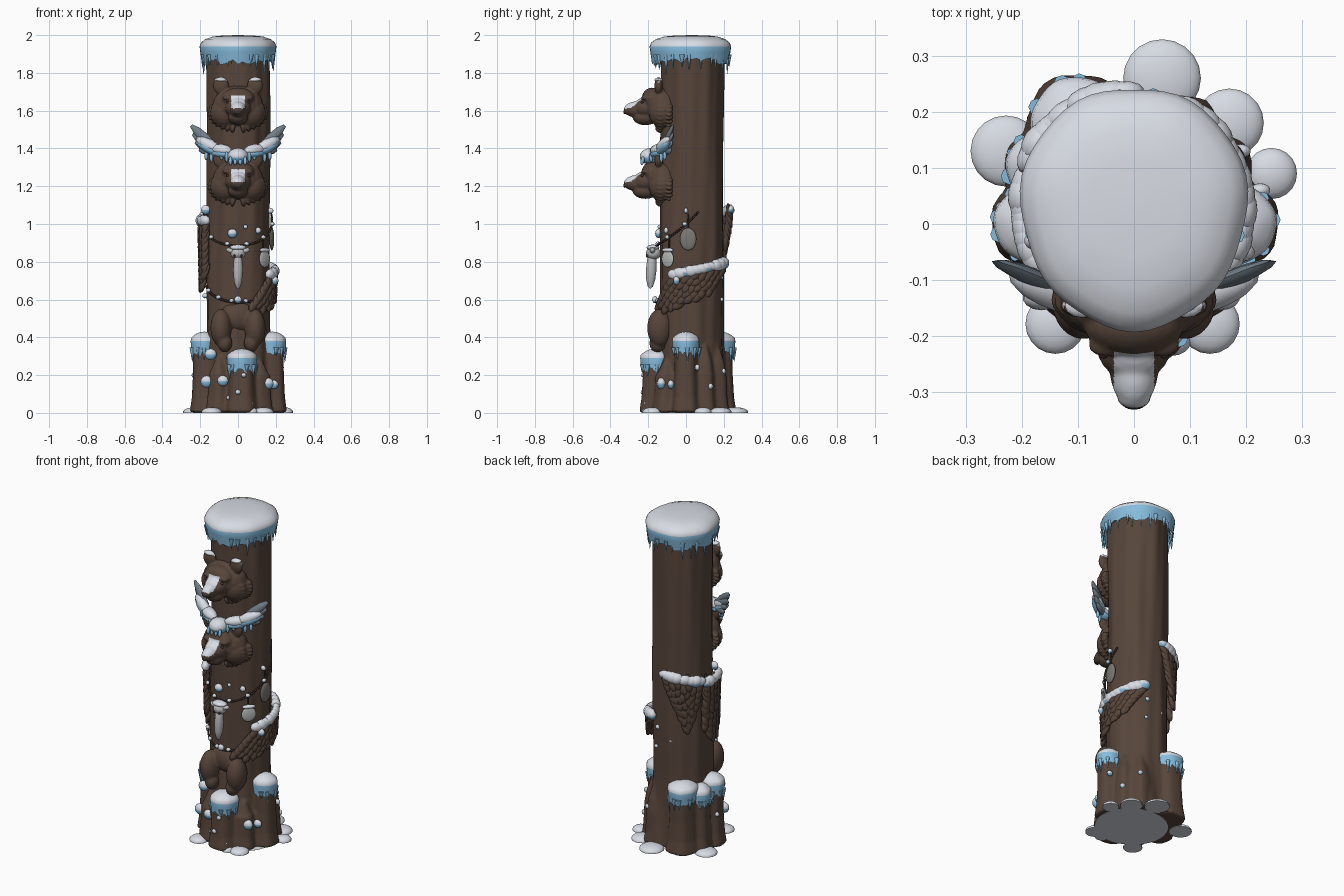
import bpy, bmesh, math, random
from mathutils import Vector, Matrix

if "Cube" in bpy.data.objects:
    bpy.data.objects.remove(bpy.data.objects["Cube"])

random.seed(4)
CY = 0.03  # trunk axis offset in y


def mat(name, c):
    m = bpy.data.materials.new(name)
    m.diffuse_color = (*c, 1)
    m.use_nodes = True
    m.node_tree.nodes["Principled BSDF"].inputs["Base Color"].default_value = m.diffuse_color
    return m


MATS = [mat("bark brown", (0.095, 0.060, 0.043)), mat("snow white", (0.68, 0.71, 0.77)),
        mat("ice blue", (0.24, 0.50, 0.72)), mat("bone grey", (0.48, 0.49, 0.49)),
        mat("stone grey", (0.20, 0.19, 0.17)), mat("slate feather", (0.17, 0.21, 0.25)),
        mat("dark rope", (0.055, 0.036, 0.027))]
BARK, SNOW, ICE, BONE, STONE, SLATE, ROPE = range(7)


def finish(name, bm, voxel=0, rule=None, smooth=3):
    bmesh.ops.recalc_face_normals(bm, faces=bm.faces)
    me = bpy.data.meshes.new(name)
    for m in MATS:
        me.materials.append(m)
    bm.to_mesh(me)
    bm.free()
    ob = bpy.data.objects.new(name, me)
    bpy.context.collection.objects.link(ob)
    if voxel:  # fuse the overlapping lumps into one carved surface
        md = ob.modifiers.new("fuse", 'REMESH')
        md.mode, md.voxel_size = 'VOXEL', voxel
        sm = ob.modifiers.new("soften", 'SMOOTH')
        sm.factor, sm.iterations = 0.5, smooth
        dg = bpy.context.evaluated_depsgraph_get()
        me = bpy.data.meshes.new_from_object(ob.evaluated_get(dg))
        ob.modifiers.clear()
        ob.data = me
        me.name = name
        if len(me.materials) == 0:
            for m in MATS:
                me.materials.append(m)
    for p in me.polygons:
        p.use_smooth = True
        if voxel:
            p.material_index = rule(p.center, p.normal) if rule else BARK
    me.set_sharp_from_angle(angle=math.radians(50))
    return ob


def ell(bm, c, r, axes=None, mi=BARK, seg=12, split=False):
    c = Vector(c)
    rot = Matrix(axes).transposed().to_4x4() if axes else Matrix()
    m = Matrix.Translation(c) @ rot @ Matrix.Diagonal((*r, 1))
    vs = bmesh.ops.create_uvsphere(bm, u_segments=seg, v_segments=max(6, seg // 2 + 1), radius=1, matrix=m)['verts']
    for f in {f for v in vs for f in v.link_faces}:
        f.material_index = (SNOW if f.calc_center_median().z > c.z - 0.004 else ICE) if split else mi


def seg(bm, p0, p1, w, h, mi=BARK, up=(0, -1, 0)):
    """Stretched lump from p0 to p1, w wide and h thick along 'up'."""
    p0, p1 = Vector(p0), Vector(p1)
    d = (p1 - p0).normalized()
    s = Vector(up).cross(d).normalized()
    ell(bm, (p0 + p1) / 2, ((p1 - p0).length / 2, w, h), (d, s, d.cross(s)), mi, 10)


def P(a, r, z):
    a = math.radians(a)
    return Vector((r * math.cos(a), CY + r * math.sin(a), z))


def frame(a, th=0):
    """Axes on the trunk surface: along th, across it, outward."""
    a, th = math.radians(a), math.radians(th)
    n, t, k = Vector((math.cos(a), math.sin(a), 0)), Vector((-math.sin(a), math.cos(a), 0)), Vector((0, 0, 1))
    return (t * math.cos(th) + k * math.sin(th), k * math.cos(th) - t * math.sin(th), n)


def lathe(bm, cx, cy, rings, n, fun, mats=None, sy=1):
    rows = []
    for j, (r, z) in enumerate(rings):
        row = []
        for i in range(n):
            a = 2 * math.pi * i / n
            rr, zz = fun(a, r, z, j)
            row.append(bm.verts.new((cx + rr * math.cos(a), cy + sy * rr * math.sin(a), zz)))
        rows.append(row)
    for j in range(len(rows) - 1):
        for i in range(n):
            k = (i + 1) % n
            f = bm.faces.new((rows[j][i], rows[j][k], rows[j + 1][k], rows[j + 1][i]))
            f.material_index = mats[j] if mats else BARK
    for row, j in ((rows[0], 0), (rows[-1], -1)):
        bm.faces.new(row).material_index = mats[j] if mats else BARK


# trunk with bark grooves, fused with the root stubs around its foot
def bark(a, r, z, j):
    foot = max(0, 1 - z / 0.45)
    g = 0.003 * math.sin(7 * a + 2 * z) + 0.002 * math.sin(13 * a - 3 * z) + 0.003 * math.sin(3 * a + 5 * z)
    return r + g + foot ** 1.5 * (0.035 + 0.01 * math.sin(11 * a)), z


STUBS = [(-0.178, 0.0, 0.062, 0.40, 1), (0.182, 0.0, 0.062, 0.40, 1), (0.02, -0.16, 0.07, 0.31, 1),
         (-0.10, 0.175, 0.075, 0.40, 1), (-0.165, 0.10, 0.055, 0.37, 1), (-0.10, -0.115, 0.055, 0.30, 0),
         (0.115, -0.105, 0.055, 0.28, 0), (0.09, 0.16, 0.055, 0.36, 0), (0.15, 0.10, 0.05, 0.36, 0)]
bm = bmesh.new()
lathe(bm, 0, CY, [(0.167, 0.003 + 1.947 * i / 40) for i in range(41)], 96, bark)
for x, y, r, h, snowy in STUBS:
    top = [(r * 0.97, h - 0.03), (r * 0.6, h)] if snowy else [(r * 0.8, h * 0.75), (r * 0.25, h)]
    lathe(bm, x, y, [(r * 1.28, 0.003), (r * 1.1, 0.08), (r, 0.2)] + top, 32,
          lambda a, rr, z, j: (rr * (1 + 0.04 * math.sin(5 * a + x * 30)), z))
finish("trunk_and_roots", bm, 0.01, None, 2)


# snow caps with icy jagged rims and icicles
def snow_cap(name, x, y, r, z, h, drip, dome, count, sy=1):
    bm = bmesh.new()
    jag = [random.uniform(0, drip * 0.35) for _ in range(48)]
    rings = [(0.03, 0), (0.4, dome * 0.3), (0.65, dome), (0.85, dome + 0.12), (0.96, 0.33), (1, 0.5),
             (0.98, 0.75), (0.94, 1), (0.75, 0.8)]

    def rim(a, rr, zz, j):
        wob = 1 + 0.02 * math.sin(3 * a + x * 40) + 0.012 * math.sin(7 * a)
        return rr * (wob if j > 1 else 1), zz - (jag[int(a / 2 / math.pi * 48 + 0.5) % 48] if j == 7 else 0)
    lathe(bm, x, y, [(r * f, z - h * g) for f, g in rings], 48, rim, [SNOW] * 5 + [ICE] * 3, sy)
    for i in range(count):
        a = 2 * math.pi * (i + random.uniform(-0.3, 0.3)) / count
        ln, w = random.uniform(0.45, 1) * drip, random.uniform(0.009, 0.016)
        m = Matrix.Translation((x + r * 0.93 * math.cos(a), y + sy * r * 0.93 * math.sin(a), z - h * 0.85 - ln / 2))
        vs = bmesh.ops.create_cone(bm, cap_ends=True, segments=8, radius1=0.001, radius2=w, depth=ln, matrix=m)['verts']
        for f in {f for v in vs for f in v.link_faces}:
            f.material_index = ICE
    finish(name, bm)


snow_cap("top_snow_cap", 0, CY, 0.202, 2.0, 0.12, 0.11, 0.06, 26, 1.07)
for i, (x, y, r, h, snowy) in enumerate(STUBS):
    if snowy:
        snow_cap(f"stub_snow_{i + 1}", x, y, r * 1.15, h + 0.03, 0.10, 0.08, 0.13, 9)

# snow on the ground
bm = bmesh.new()
for x, y, r in [(0.05, 0.26, 0.07), (0.17, 0.18, 0.062), (0.245, 0.09, 0.046), (-0.228, 0.13, 0.064),
                (-0.14, -0.178, 0.054), (0.135, -0.178, 0.054), (0.07, -0.2, 0.035)]:
    ell(bm, (x, y, 0.004), (r, r, 0.026), None, SNOW, 20)
ell(bm, (0.02, 0.0, 0), (0.21, 0.2, 0.006), None, SNOW, 32)
for v in bm.verts:
    v.co.z = max(0, v.co.z)
finish("ground_snow", bm)

# bear heads
for name, zc in (("upper_bear_head", 1.62), ("lower_bear_head", 1.23)):
    bm = bmesh.new()

    def L(x, y, z, *r):
        ell(bm, (x, y, zc + z), r, None, BARK, 20)
    L(0, -0.12, 0.005, 0.135, 0.10, 0.108)       # skull
    L(0, -0.18, 0.042, 0.09, 0.055, 0.06)        # forehead
    L(0, -0.215, -0.005, 0.068, 0.065, 0.055)    # muzzle root
    L(0, -0.255, -0.014, 0.044, 0.074, 0.044)    # snout
    L(0, -0.215, -0.055, 0.052, 0.068, 0.042)    # jaw
    L(0, -0.31, -0.016, 0.03, 0.02, 0.026)       # nose
    for s in (-1, 1):
        L(s * 0.07, -0.125, -0.03, 0.075, 0.072, 0.082)
        L(s * 0.05, -0.215, 0.048, 0.032, 0.022, 0.014)
        L(s * 0.09, -0.145, 0.112, 0.042, 0.022, 0.047)
        for k in range(9):  # cheek fur tufts
            t = math.radians(18 - k * 12)
            c, sn = math.cos(t), math.sin(t)
            for y0, e in ((-0.155, 0.0), (-0.11, 0.016)):
                seg(bm, (s * 0.10 * c, y0, zc - 0.01 + 0.08 * sn),
                    (s * (0.148 + e) * c, y0 + 0.03, zc - 0.035 + 0.105 * sn), 0.011, 0.024)

    def paint(c, n, zc=zc):
        snout = c.y < -0.225 and abs(c.x) < 0.036 and n.z > 0.25 and zc - 0.02 < c.z < zc + 0.06
        ear = c.z > zc + 0.125 and n.z > 0.45
        return SNOW if snout or ear else BARK
    finish(name, bm, 0.0055, paint, 3)
    bm = bmesh.new()
    for s in (-1, 1):
        ell(bm, (s * 0.054, -0.232, zc + 0.025), (0.009, 0.008, 0.007), None, ROPE)
        if zc > 1.5:
            seg(bm, (s * 0.06, -0.145, zc + 0.14), (s * 0.125, -0.145, zc + 0.146), 0.012, 0.022, SNOW)
    ell(bm, (0, -0.324, zc - 0.026), (0.018, 0.007, 0.013), None, ROPE)
    finish(name + "_details", bm)

# small snowy wings above the lower head
for s, side in ((-1, "left"), (1, "right")):
    bm = bmesh.new()
    for x, z, y in [(0.252, 1.525, -0.065), (0.243, 1.48, -0.065), (0.23, 1.435, -0.07), (0.21, 1.395, -0.075)]:
        seg(bm, (s * 0.10, -0.13, 1.385), (s * x, y, z), 0.026, 0.014, SLATE)
    for z, w, mi in ((0.0, 0.032, SNOW), (-0.02, 0.024, ICE)):
        seg(bm, (s * 0.03, -0.18, 1.385 + z), (s * 0.15, -0.11, 1.40 + z), w, 0.036, mi)
        seg(bm, (s * 0.09, -0.15, 1.385 + z), (s * 0.222, -0.085, 1.455 + z), w, 0.03, mi)
    for k in range(5):
        x, y = s * (0.06 + 0.027 * k), -0.185 + 0.018 * k
        seg(bm, (x, y, 1.385), (x, y, 1.325 + 0.012 * (k % 3)), 0.01, 0.01, ICE)
    finish(side + "_small_wing", bm)
bm = bmesh.new()
ell(bm, (0, -0.185, 1.358), (0.055, 0.06, 0.044), None, SNOW, 20, True)
for x in (-0.04, -0.015, 0.012, 0.038):
    seg(bm, (x, -0.225, 1.36), (x, -0.235, 1.31), 0.01, 0.01, ICE)
finish("brow_snow", bm)

# seated belly, thighs and paws
bm = bmesh.new()
ell(bm, (0, -0.10, 0.51), (0.10, 0.06, 0.085), None, BARK, 20)
for s in (-1, 1):
    ell(bm, (s * 0.09, -0.14, 0.45), (0.056, 0.066, 0.10), None, BARK, 20)
    ell(bm, (s * 0.07, -0.15, 0.37), (0.04, 0.045, 0.05), None, BARK, 16)
finish("seated_legs", bm, 0.007)


# feathered side wings laid on the trunk, with snow along the top edge
def wing(name, a0, z0, a1, z1, th, cols, rows, step, size, lift=0.0, fan=0.0):
    bm = bmesh.new()
    for i in range(cols):
        f = i / (cols - 1)
        thi = th + fan * (f - 0.5)
        ca, sa = math.cos(math.radians(thi)), math.sin(math.radians(thi))
        for j in range(rows):
            s = (j + 0.5 * (i % 2)) * step * (1 - 0.5 * abs(f - 0.55))
            a = a0 + (a1 - a0) * f + math.degrees(s * ca / 0.18)
            r = 0.184 + lift * (1 - 0.5 * j / rows)
            d, w, n = frame(a, thi + random.uniform(-14, 14))
            d = (d + n * 0.22).normalized()
            n = d.cross(w).normalized()
            ell(bm, P(a, r, z0 + (z1 - z0) * f + s * sa), (size, size * 0.5, 0.016), (d, w, n), BARK, 10)
    for i in range(cols + 3):
        f = i / (cols + 2)
        a = a0 + (a1 - a0) * f
        q = random.uniform(0.85, 1.2)
        ell(bm, P(a, 0.187 + lift, z0 + (z1 - z0) * f + 0.018), (0.04, 0.03 * q, 0.024 * q),
            frame(a), SNOW, 12, i % 4 == 0)
    finish(name, bm)


wing("right_wing", 60, 0.775, -28, 0.715, -128, 8, 6, 0.042, 0.05, 0.008)
wing("left_wing", 168, 1.0, 208, 1.0, -92, 5, 8, 0.046, 0.055, 0.012)
wing("back_wing", 96, 1.06, 152, 1.02, -86, 7, 6, 0.05, 0.055, 0.018, -30)


# sagging ropes with tufts of snow
def rope(name, a0, z0, a1, z1, sag):
    bm = bmesh.new()
    n = 56
    for i in range(n + 1):
        f = i / n
        a, z = a0 + (a1 - a0) * f, z0 + (z1 - z0) * f - sag * 4 * f * (1 - f)
        ell(bm, P(a, 0.178 + 0.01 * math.sin(math.pi * f), z), (0.008, 0.0065, 0.0065), frame(a, 25), ROPE, 8)
        if i % 9 == 5:
            ell(bm, P(a, 0.186, z + 0.006), (0.014, 0.012, 0.011), frame(a), SNOW, 10, True)
    finish(name, bm)


rope("upper_rope", -190, 1.05, 10, 1.06, 0.17)
rope("lower_rope", -160, 0.67, -15, 0.67, 0.085)

# animal skull ornament
bm = bmesh.new()
ell(bm, (0, -0.172, 0.845), (0.04, 0.04, 0.034), None, BONE, 16)
seg(bm, (0, -0.178, 0.87), (0, -0.19, 0.65), 0.026, 0.028, BONE)
for s in (-1, 1):
    seg(bm, (s * 0.015, -0.18, 0.85), (s * 0.064, -0.175, 0.868), 0.014, 0.014, BONE)
    ell(bm, (s * 0.018, -0.206, 0.83), (0.006, 0.006, 0.008), None, ROPE, 10)
ell(bm, (0, -0.175, 0.875), (0.045, 0.034, 0.016), None, SNOW, 14)
finish("skull_ornament", bm)

# hanging discs
bm = bmesh.new()
ell(bm, P(-42, 0.19, 0.815), (0.042, 0.045, 0.01), frame(-42), BONE, 24)
ell(bm, P(-42, 0.19, 0.862), (0.04, 0.012, 0.014), frame(-42), SNOW, 14)
ell(bm, P(-6, 0.18, 0.92), (0.044, 0.06, 0.012), frame(-6), STONE, 24)
for a, z in ((-42, 0.86), (-6, 0.97)):
    seg(bm, P(a, 0.18, z), P(a, 0.178, z + 0.09), 0.005, 0.005, ROPE, (1, 0, 0.1))
finish("hanging_discs", bm)

# small clumps of snow stuck to the carving and roots
bm = bmesh.new()
for x, y, z, r in [(-0.165, -0.13, 0.165, 0.034), (-0.08, -0.17, 0.17, 0.03), (0.155, -0.13, 0.155, 0.034),
                   (0.0, -0.23, 0.11, 0.014), (0.065, -0.215, 0.05, 0.014), (0.03, -0.228, 0.2, 0.013),
                   (-0.145, -0.125, 0.31, 0.032), (-0.05, -0.19, 0.08, 0.012), (0.225, 0.06, 0.24, 0.018),
                   (0.19, -0.08, 0.15, 0.025), (-0.03, -0.145, 0.95, 0.026), (0.04, -0.142, 0.985, 0.012),
                   (0.105, -0.105, 0.965, 0.018), (-0.17, -0.03, 1.075, 0.026), (0.172, 0.0, 1.07, 0.016),
                   (0.0, -0.165, 0.60, 0.02), (0.19, -0.05, 0.70, 0.025), (0.06, 0.19, 0.72, 0.014),
                   (0.07, 0.19, 0.6, 0.012), (0.12, 0.20, 0.22, 0.016), (0.19, 0.13, 0.14, 0.018),
                   (-0.03, 0.192, 0.66, 0.013), (-0.23, 0.03, 0.2, 0.016), (-0.175, -0.04, 0.62, 0.014)]:
    ell(bm, (x, y, z), (r, r * 0.7, r * 0.95), None, SNOW, 14, True)
finish("snow_clumps", bm)
